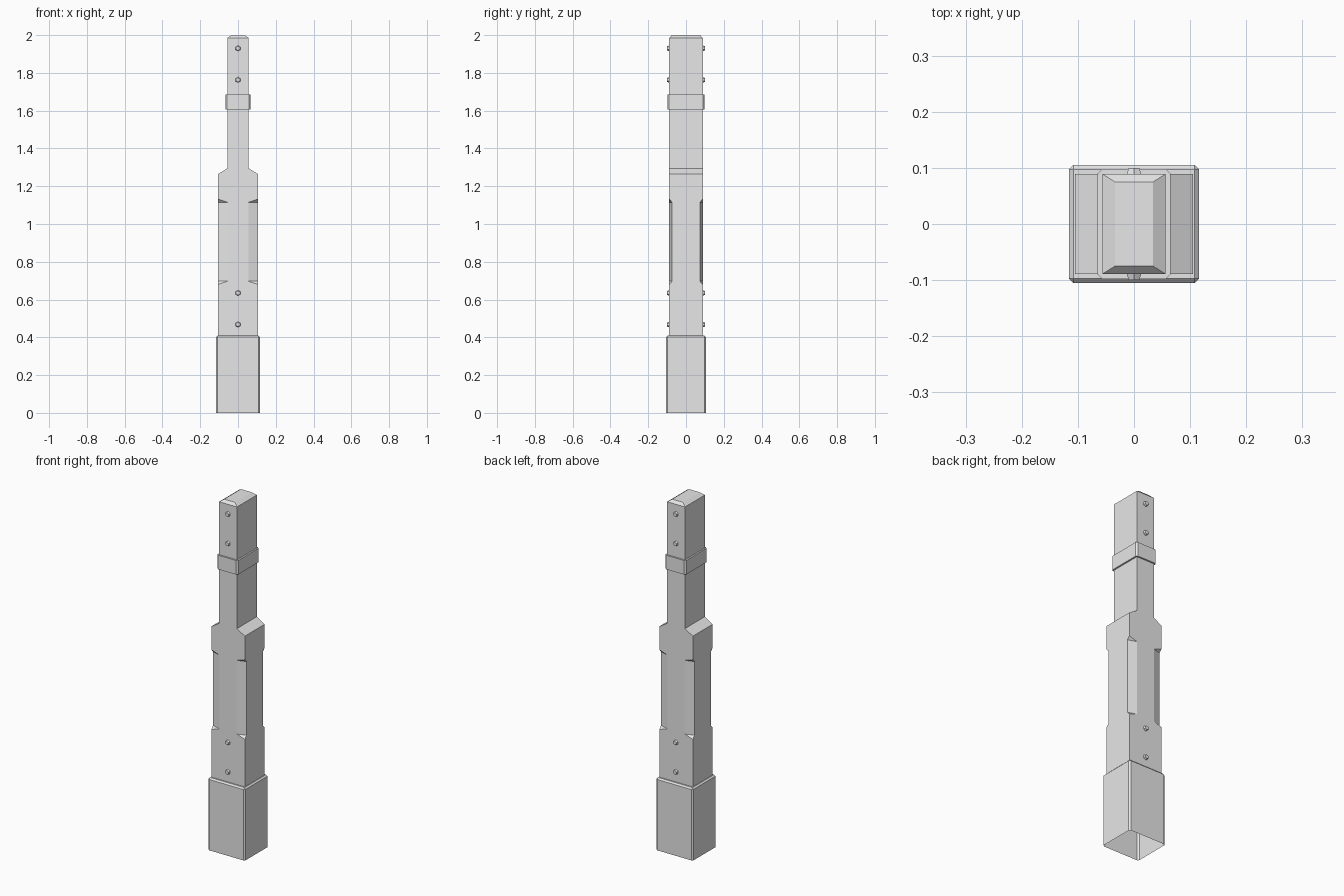
import bpy, bmesh
from math import pi
from mathutils import Matrix, Vector

if "Cube" in bpy.data.objects:
    bpy.data.objects.remove(bpy.data.objects["Cube"], do_unlink=True)

grey = bpy.data.materials.new("plain_grey")
grey.use_nodes = True
grey.diffuse_color = (0.8, 0.8, 0.8, 1)
grey.node_tree.nodes["Principled BSDF"].inputs["Base Color"].default_value = (0.8, 0.8, 0.8, 1)


def finish(name, bm):
    mesh = bpy.data.meshes.new(name)
    bm.to_mesh(mesh)
    bm.free()
    mesh.materials.append(grey)
    ob = bpy.data.objects.new(name, mesh)
    bpy.context.collection.objects.link(ob)
    return ob


def loft(rings):
    """Closed stack of rectangles given as (z, half width, half depth)."""
    bm = bmesh.new()
    loops = [[bm.verts.new((sx * hx, sy * hy, z))
              for sx, sy in ((-1, -1), (1, -1), (1, 1), (-1, 1))]
             for z, hx, hy in rings]
    for a, b in zip(loops, loops[1:]):
        for i in range(4):
            j = (i + 1) % 4
            bm.faces.new((a[i], a[j], b[j], b[i]))
    bm.faces.new(loops[0][::-1])
    bm.faces.new(loops[-1])
    bmesh.ops.recalc_face_normals(bm, faces=bm.faces)
    return bm


def bevel(bm, width, rule):
    edges = [e for e in bm.edges if rule(e)]
    bmesh.ops.bevel(bm, geom=edges, offset=width, segments=1,
                    affect='EDGES', clamp_overlap=True)


def vertical(e):
    return abs(e.verts[0].co.z - e.verts[1].co.z) > 0.01


# Post: wide lower body, sloped shoulders, narrow shaft, chamfered tip
HX, HY = 0.105, 0.089
post = finish("post", loft([(0.4, HX, HY), (1.265, HX, HY), (1.295, 0.056, HY),
                            (1.985, 0.056, HY), (2.0, 0.034, 0.075)]))

# Stopped chamfers on the four corners of the body
bm = bmesh.new()
for sx in (-1, 1):
    for sy in (-1, 1):
        points = []
        for z, tip in ((0.697, 0.68), (1.115, 1.132)):
            p = Vector((sx * 0.055, sy * HY, z))
            q = Vector((sx * HX, sy * 0.073, z))
            c = Vector((sx * HX, sy * HY, tip))
            mid = (p + q) / 2
            # Enlarge the end triangle so the cutter reaches past the corner
            points += [mid + (v - mid) * 3 for v in (p, q, c)]
        verts = [bm.verts.new(v) for v in points]
        bmesh.ops.convex_hull(bm, input=verts)
bmesh.ops.recalc_face_normals(bm, faces=bm.faces)
cutter = finish("chamfer_cutter", bm)
cutter.hide_render = True
mod = post.modifiers.new("corner_chamfers", 'BOOLEAN')
mod.operation = 'DIFFERENCE'
mod.solver = 'EXACT'
mod.object = cutter
bpy.context.view_layer.objects.active = post
bpy.ops.object.modifier_apply(modifier=mod.name)
bpy.data.objects.remove(cutter, do_unlink=True)

# Base sleeve, open underneath, with chamfered upright and top edges
bm = loft([(0, 0.116, 0.105), (0.41, 0.116, 0.105)])
bevel(bm, 0.008, lambda e: max(v.co.z for v in e.verts) > 0.2)
floor = [f for f in bm.faces if all(v.co.z < 0.001 for v in f.verts)]
bmesh.ops.delete(bm, geom=floor, context='FACES')
finish("base_sleeve", bm)

# Band around the shaft
bm = loft([(1.605, 0.065, 0.098), (1.685, 0.065, 0.098)])
bevel(bm, 0.008, vertical)
finish("shaft_band", bm)

# Tapered hexagonal bolt heads on front and back
for side, sign in (("front", -1), ("back", 1)):
    for i, z in enumerate((0.468, 0.635, 1.763, 1.93)):
        bm = bmesh.new()
        bmesh.ops.create_cone(bm, cap_ends=True, segments=6, radius1=0.018,
                              radius2=0.011, depth=0.02,
                              matrix=Matrix.Rotation(-sign * pi / 2, 4, 'X'))
        # Point one corner of the hexagon straight up
        top = max(v.co.z for v in bm.verts)
        if sum(v.co.z > top - 0.0005 for v in bm.verts) > 1:
            bmesh.ops.rotate(bm, verts=bm.verts, cent=(0, 0, 0),
                             matrix=Matrix.Rotation(pi / 6, 3, 'Y'))
        bmesh.ops.translate(bm, verts=bm.verts, vec=(0, sign * 0.09, z))
        finish(f"{side}_bolt_{i + 1}", bm)
